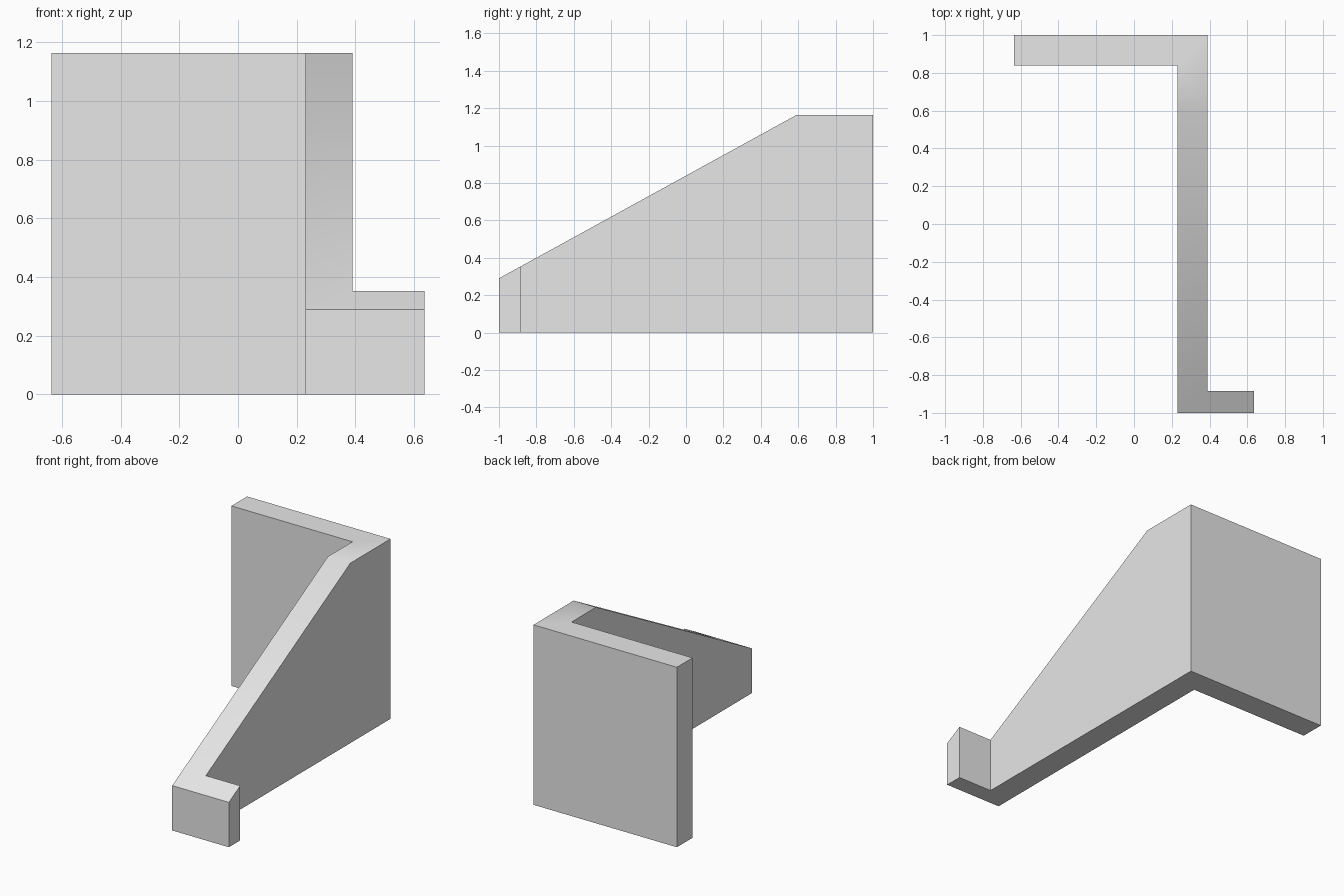
import bpy
import bmesh
from math import radians
from mathutils import Vector

cube = bpy.data.objects.get("Cube")
if cube:
    bpy.data.objects.remove(cube, do_unlink=True)

HEIGHT = 1.163      # top of the back panel
SLOPE_Y = 0.59      # where the flat top turns into the ramp
FRONT_HEIGHT = 0.29

# Single grey material
grey = bpy.data.materials.new("light grey")
grey.use_nodes = True
colour = (0.8, 0.8, 0.8, 1)
grey.diffuse_color = colour
grey.node_tree.nodes["Principled BSDF"].inputs["Base Color"].default_value = colour

# Z-shaped floor plan: back panel, long side wall, short front return
plan = [(-0.635, 0.84), (0.23, 0.84), (0.23, -1), (0.635, -1),
        (0.635, -0.885), (0.39, -0.885), (0.39, 1), (-0.635, 1)]

# Raise the plan into a solid wall
bm = bmesh.new()
base = bm.faces.new([bm.verts.new((x, y, 0)) for x, y in plan])
raised = bmesh.ops.extrude_face_region(bm, geom=[base], use_keep_orig=True)
top_verts = [v for v in raised["geom"] if isinstance(v, bmesh.types.BMVert)]
bmesh.ops.translate(bm, verts=top_verts, vec=(0, 0, HEIGHT))

# Slice off the sloping top and cap it
normal = Vector((0, FRONT_HEIGHT - HEIGHT, SLOPE_Y + 1)).normalized()
bmesh.ops.bisect_plane(bm, geom=bm.verts[:] + bm.edges[:] + bm.faces[:],
                       plane_co=(0, SLOPE_Y, HEIGHT), plane_no=normal,
                       clear_outer=True)
bmesh.ops.contextual_create(bm, geom=[e for e in bm.edges if e.is_boundary])
bmesh.ops.recalc_face_normals(bm, faces=bm.faces)

mesh = bpy.data.meshes.new("angled_wall")
bm.to_mesh(mesh)
bm.free()
mesh.materials.append(grey)
wall = bpy.data.objects.new("angled_wall", mesh)
bpy.context.collection.objects.link(wall)

# Soft shading across the shallow bend, sharp elsewhere
bpy.ops.object.select_all(action="DESELECT")
wall.select_set(True)
bpy.context.view_layer.objects.active = wall
bpy.ops.object.shade_smooth_by_angle(angle=radians(30))
